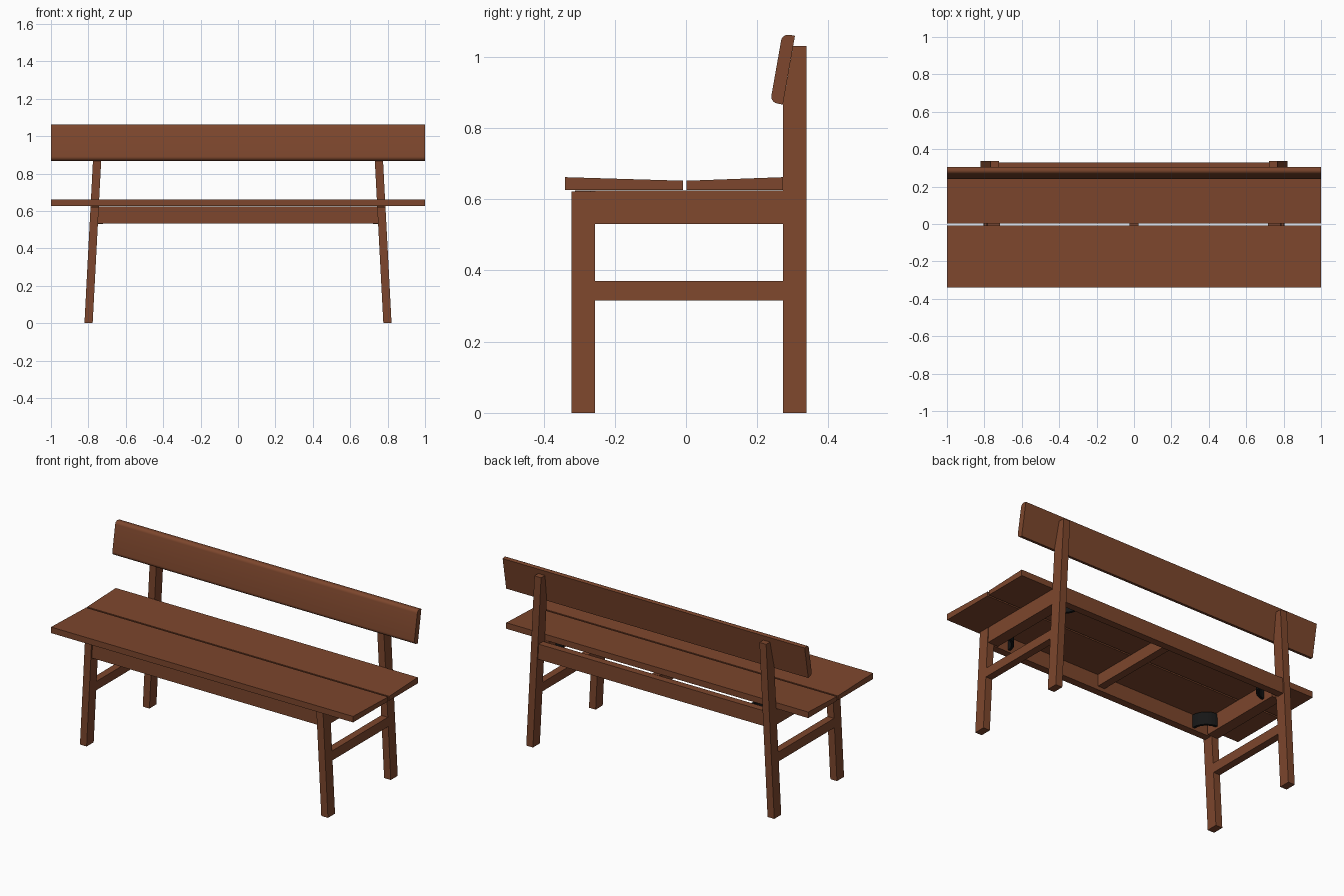
import bpy, bmesh, math

if "Cube" in bpy.data.objects:
    bpy.data.objects.remove(bpy.data.objects["Cube"])


def material(name, rgb):
    m = bpy.data.materials.new(name)
    m.diffuse_color = (*rgb, 1)
    m.use_nodes = True
    m.node_tree.nodes["Principled BSDF"].inputs["Base Color"].default_value = m.diffuse_color
    return m


WOOD = material("brown wood", (0.205, 0.062, 0.026))
BLACK = material("black metal", (0.008, 0.008, 0.008))
SLOPE = math.tan(math.radians(3))      # outward splay of the legs
FOOT = 0.799                           # leg centre at the floor


def finish(bm, name, mat):
    bmesh.ops.recalc_face_normals(bm, faces=bm.faces)
    me = bpy.data.meshes.new(name)
    bm.to_mesh(me)
    bm.free()
    me.materials.append(mat)
    ob = bpy.data.objects.new(name, me)
    bpy.context.collection.objects.link(ob)
    return ob


def loft(name, ring_a, ring_b, mat=WOOD):
    """Solid between two matching rings of points."""
    bm = bmesh.new()
    a = [bm.verts.new(p) for p in ring_a]
    b = [bm.verts.new(p) for p in ring_b]
    bm.faces.new(a)
    bm.faces.new(b)
    n = len(a)
    for i in range(n):
        j = (i + 1) % n
        bm.faces.new((a[i], a[j], b[j], b[i]))
    return finish(bm, name, mat)


def along_x(name, prof, x0, x1):
    """Straight board: y-z profile run along x."""
    return loft(name, [(x0, y, z) for y, z in prof], [(x1, y, z) for y, z in prof])


def splayed(name, prof, side, inner=0.022, outer=0.022):
    """y-z profile given thickness along the leaning leg plane."""
    def c(z):
        return FOOT - SLOPE * z
    return loft(name, [(side * (c(z) - inner), y, z) for y, z in prof],
                [(side * (c(z) + outer), y, z) for y, z in prof])


def rect(y0, y1, z0, z1):
    return [(y0, z0), (y1, z0), (y1, z1), (y0, z1)]


# seat planks, slightly dished to the middle
along_x("front_seat_plank", [(-0.34, 0.626), (-0.008, 0.626), (-0.008, 0.652), (-0.34, 0.662)], -1, 1)
along_x("back_seat_plank", [(0.002, 0.626), (0.272, 0.626), (0.272, 0.662), (0.002, 0.652)], -1, 1)

# tilted backrest with rounded front edges
tilt, thick, length, r = math.radians(10), 0.036, 0.196, 0.02
local = [(0, 0), (0, length)]
for cy, start in ((length - r, 90), (r, 180)):
    for k in range(7):
        t = math.radians(start + k * 15)
        # negative s is towards the sitter
        local.append((-(thick - r) + r * math.cos(t), cy + r * math.sin(t)))
cs, sn = math.cos(tilt), math.sin(tilt)
rest = along_x("backrest", [(0.272 + s * cs + u * sn, 0.866 - s * sn + u * cs) for s, u in local], -1, 1)
bpy.context.view_layer.objects.active = rest
rest.select_set(True)
bpy.ops.object.shade_smooth_by_angle(angle=math.radians(30))

# legs, side rails and stretchers
for side, tag in ((-1, "left"), (1, "right")):
    splayed(f"front_leg_{tag}", rect(-0.322, -0.255, 0, 0.622), side)
    splayed(f"back_leg_{tag}", [(0.272, 0), (0.338, 0), (0.338, 1.03), (0.301, 1.03), (0.272, 0.866)], side)
    splayed(f"side_rail_{tag}", rect(-0.255, 0.272, 0.53, 0.625), side, inner=0.05, outer=0.018)
    splayed(f"stretcher_{tag}", rect(-0.255, 0.272, 0.315, 0.37), side)

# long aprons and middle crossbar
for s, tag in ((-1, "front"), (1, "back")):
    y0, y1 = sorted((s * 0.287, s * 0.33))
    if s < 0:
        y0, y1 = -0.312, -0.268
    prof = rect(y0, y1, 0.533, 0.624)
    loft(f"{tag}_apron", [(-(0.78 - SLOPE * z), y, z) for y, z in prof],
         [(0.78 - SLOPE * z, y, z) for y, z in prof])
along_x("middle_crossbar", rect(-0.27, 0.288, 0.555, 0.625), -0.023, 0.023)

# curved black corner brackets under the seat
for sx in (-1, 1):
    for y_corner, sy in ((-0.268, 1), (0.287, -1)):
        pts = []
        for rad, order in ((0.095, range(9)), (0.08, range(8, -1, -1))):
            for k in order:
                t = math.radians(90 * k / 8)
                pts.append((sx * (0.722 - rad * math.cos(t)), y_corner + sy * rad * math.sin(t)))
        loft("corner_bracket", [(x, y, 0.545) for x, y in pts], [(x, y, 0.62) for x, y in pts], BLACK)
